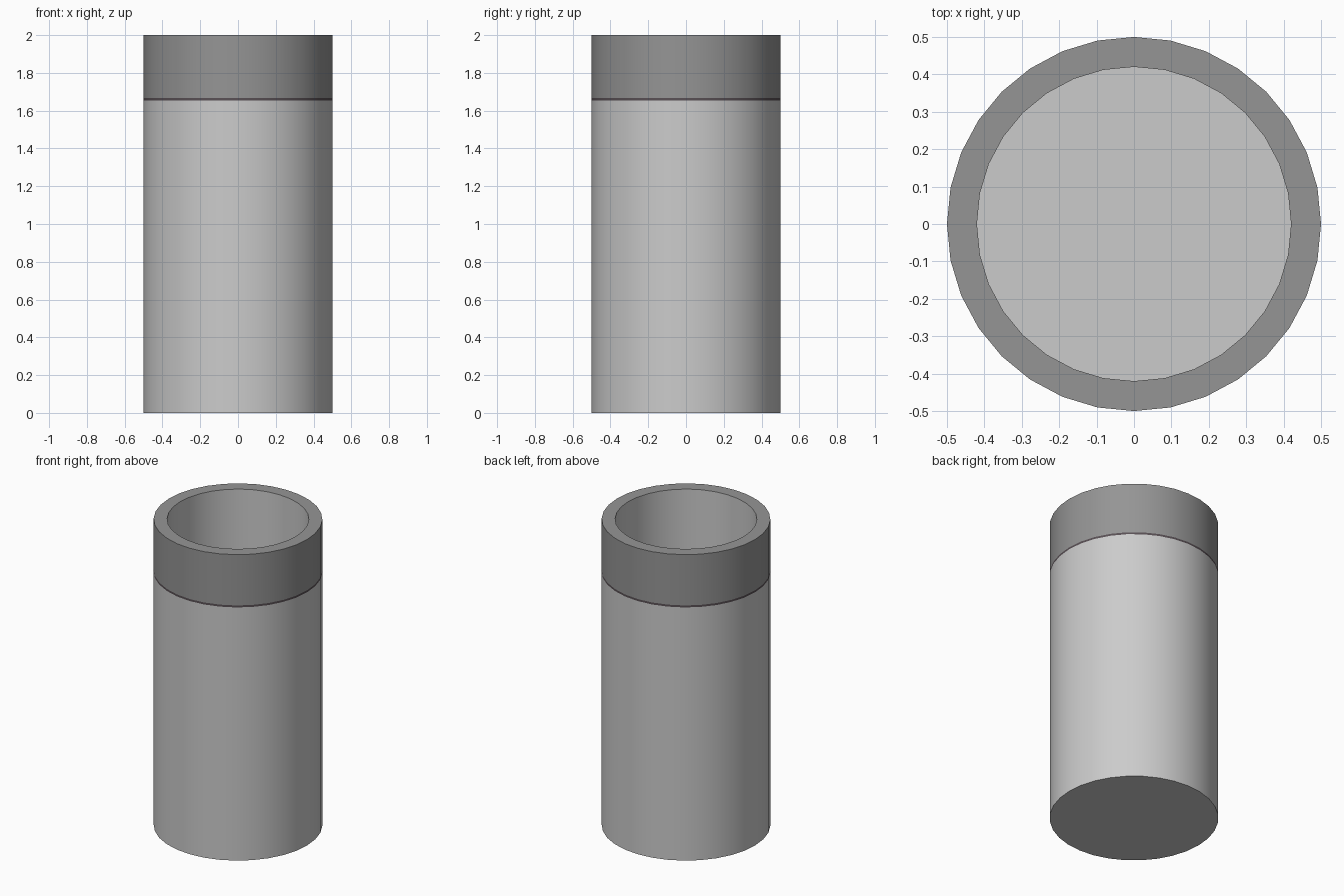
import bpy, bmesh, math

if "Cube" in bpy.data.objects:
    bpy.data.objects.remove(bpy.data.objects["Cube"])

SIDES = 32
R, R_IN, TOP = 0.5, 0.42, 2.0
BAND_Z, SEAM_Z = 1.668, 1.655


def lathe(name, profile, colour=None, cap_start=False, cap_end=False):
    """Revolve (radius, z) points listed from outside bottom, over the rim, to inside."""
    bm = bmesh.new()
    rings = []
    for r, z in profile:
        rings.append([bm.verts.new((r * math.cos(a), r * math.sin(a), z))
                      for a in (2 * math.pi * i / SIDES for i in range(SIDES))])
    for lo, hi in zip(rings, rings[1:]):
        for i in range(SIDES):
            j = (i + 1) % SIDES
            bm.faces.new((lo[i], lo[j], hi[j], hi[i]))
    if cap_start:
        bm.faces.new(rings[0][::-1])
    if cap_end:
        bm.faces.new(rings[-1])
    mesh = bpy.data.meshes.new(name)
    bm.to_mesh(mesh)
    bm.free()
    obj = bpy.data.objects.new(name, mesh)
    bpy.context.collection.objects.link(obj)
    if colour:
        mat = bpy.data.materials.new(name + "_material")
        mat.diffuse_color = colour
        mat.use_nodes = True
        mat.node_tree.nodes["Principled BSDF"].inputs["Base Color"].default_value = mat.diffuse_color
        mesh.materials.append(mat)
    bpy.ops.object.select_all(action='DESELECT')
    obj.select_set(True)
    bpy.context.view_layer.objects.active = obj
    bpy.ops.object.shade_smooth_by_angle(angle=math.radians(30))
    return obj


# outer body with closed base
lathe("body", [(R, 0), (R, SEAM_Z)], cap_start=True)

# thin dark seam under the band
lathe("seam", [(R, SEAM_Z), (R, BAND_Z)], (0.1, 0.08, 0.09, 1))

# dark band and flat rim
lathe("rim_band", [(R, BAND_Z), (R, TOP), (R_IN, TOP)], (0.3, 0.3, 0.3, 1))

# inner wall and floor
lathe("inner_liner", [(R_IN, TOP), (R_IN, 0.08)], cap_end=True)
